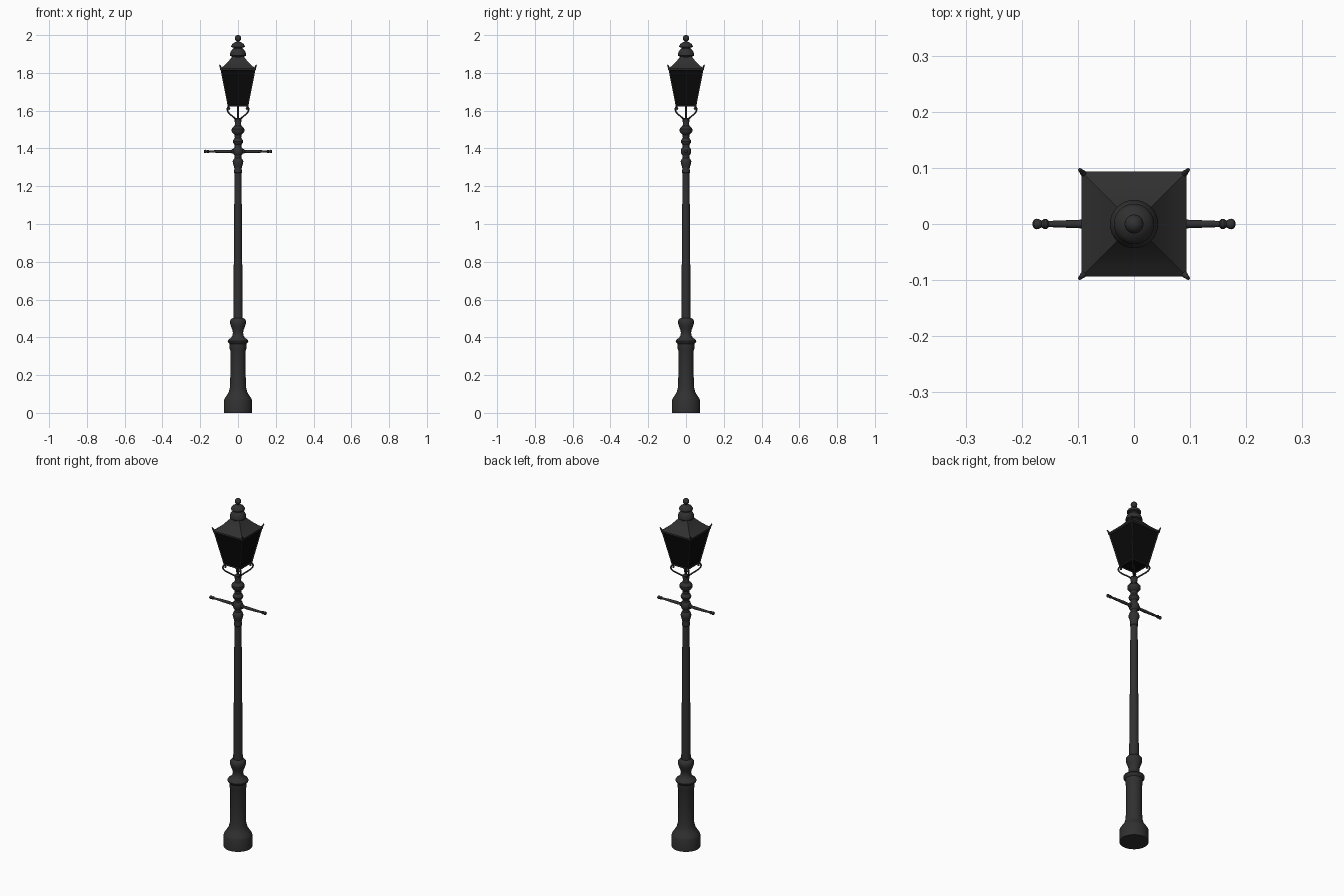
import bpy, bmesh, math
from mathutils import Vector

if "Cube" in bpy.data.objects:
    bpy.data.objects.remove(bpy.data.objects["Cube"])


def material(name, v):
    m = bpy.data.materials.new(name)
    m.diffuse_color = (v, v, v, 1)
    m.use_nodes = True
    m.node_tree.nodes["Principled BSDF"].inputs["Base Color"].default_value = m.diffuse_color
    return m


IRON = material("dark iron", 0.03)
GLASS = material("black glass", 0.003)


def finish(name, bm, mat, angle=35):
    bmesh.ops.recalc_face_normals(bm, faces=bm.faces)
    me = bpy.data.meshes.new(name)
    bm.to_mesh(me)
    bm.free()
    ob = bpy.data.objects.new(name, me)
    bpy.context.collection.objects.link(ob)
    me.materials.append(mat)
    bpy.ops.object.select_all(action='DESELECT')
    ob.select_set(True)
    bpy.context.view_layer.objects.active = ob
    bpy.ops.object.shade_smooth_by_angle(angle=math.radians(angle))
    return ob


def lathe(name, profile, mat=IRON, seg=32, angle=35):
    """Closed turned shape from (radius, height); four segments give a square one."""
    bm = bmesh.new()
    k, off = (math.sqrt(2), math.pi / 4) if seg == 4 else (1, 0)
    rings = [[bm.verts.new((r * k * math.cos(off + i * math.tau / seg),
                            r * k * math.sin(off + i * math.tau / seg), z))
              for i in range(seg)] for r, z in profile]
    for a, b in zip(rings, rings[1:]):
        for i in range(seg):
            j = (i + 1) % seg
            bm.faces.new((a[i], a[j], b[j], b[i]))
    bm.faces.new(rings[0])
    bm.faces.new(rings[-1])
    return finish(name, bm, mat, angle)


def rod(name, p, q, r1, r2, seg=8):
    p, q = Vector(p), Vector(q)
    ob = lathe(name, [(r1, 0), (r2, (q - p).length)], seg=seg, angle=50)
    ob.location = p
    ob.rotation_euler = (q - p).to_track_quat('Z', 'Y').to_euler()
    return ob


def ball(name, loc, r):
    bm = bmesh.new()
    bmesh.ops.create_uvsphere(bm, u_segments=16, v_segments=10, radius=r)
    ob = finish(name, bm, IRON)
    ob.location = loc
    return ob


# Pedestal: plinth, waisted column, flange and vase
lathe("pedestal", [
    (.075, 0), (.075, .066), (.071, .075), (.060, .092), (.051, .105), (.047, .118),
    (.043, .135), (.0405, .2), (.0405, .33), (.044, .34), (.044, .365), (.053, .373),
    (.055, .38), (.051, .388), (.038, .396), (.029, .41), (.027, .425), (.030, .44),
    (.038, .46), (.042, .475), (.041, .49), (.034, .499), (.025, .503)])

# Tapering shaft
lathe("shaft", [(.025, .5), (.0215, .9), (.0185, 1.275)])

# Turned collars between shaft and lantern
lathe("neck_collars", [
    (.018, 1.268), (.021, 1.272), (.021, 1.285), (.019, 1.292), (.022, 1.305),
    (.027, 1.32), (.028, 1.332), (.024, 1.343), (.018, 1.35), (.018, 1.362),
    (.024, 1.37), (.027, 1.38), (.027, 1.39), (.024, 1.4), (.018, 1.408),
    (.018, 1.42), (.025, 1.428), (.028, 1.437), (.024, 1.446), (.017, 1.455),
    (.019, 1.472), (.027, 1.48), (.034, 1.49), (.034, 1.503), (.027, 1.512),
    (.018, 1.52), (.016, 1.53), (.018, 1.545), (.018, 1.557), (.010, 1.562)])

# Ladder rest arms
for s in (-1, 1):
    arm = lathe("ladder_arm", [
        (.012, .02), (.012, .032), (.007, .038), (.0085, .06), (.0075, .1), (.0055, .152),
        (.0085, .155), (.009, .160), (.006, .165), (.008, .168), (.0095, .173),
        (.008, .178), (.003, .181)], seg=16)
    arm.location.z = 1.384
    arm.rotation_euler.y = s * math.pi / 2

# Lantern glazing and supply pipe
lathe("lantern_glass", [(.049, 1.625), (.087, 1.815)], GLASS, seg=4)
rod("supply_pipe", (0, 0, 1.55), (0, 0, 1.63), .004, .004)

# Lantern frame, scrolled brackets and corner ears, one set per corner
corners = [(1, 1), (-1, 1), (-1, -1), (1, -1)]
for n, (sx, sy) in enumerate(corners):
    tx, ty = corners[(n + 1) % 4]
    rod("corner_bar", (.05 * sx, .05 * sy, 1.622), (.0885 * sx, .0885 * sy, 1.818), .004, .004)
    rod("bottom_rail", (.05 * sx, .05 * sy, 1.625), (.05 * tx, .05 * ty, 1.625), .004, .004)
    rod("corner_ear", (.086 * sx, .086 * sy, 1.815), (.097 * sx, .097 * sy, 1.842), .007, .003)
    ball("bracket_tip", (.047 * sx, .047 * sy, 1.610), .006)

    cu = bpy.data.curves.new("bracket", 'CURVE')
    cu.dimensions = '3D'
    cu.bevel_depth = .0042
    cu.bevel_resolution = 2
    cu.use_fill_caps = True
    sp = cu.splines.new('NURBS')
    path = [(.012, 1.548), (.022, 1.56), (.045, 1.572), (.068, 1.586), (.082, 1.602),
            (.078, 1.622), (.066, 1.620), (.066, 1.608)]
    sp.points.add(len(path) - 1)
    for pt, (r, z) in zip(sp.points, path):
        pt.co = (r * sx * .7071, r * sy * .7071, z, 1)
    sp.order_u = 4
    sp.use_endpoint_u = True
    sp.resolution_u = 5
    cu.materials.append(IRON)
    bpy.context.collection.objects.link(bpy.data.objects.new("bracket", cu))

# Square roof with a slightly concave slope
lathe("lantern_roof", [(.088, 1.812), (.094, 1.815), (.094, 1.824), (.078, 1.835),
                       (.058, 1.853), (.040, 1.874), (.028, 1.888)], seg=4, angle=25)

# Stepped round chimney cap and finial
lathe("chimney_cap", [
    (.034, 1.872), (.034, 1.888), (.043, 1.891), (.043, 1.898), (.039, 1.912),
    (.031, 1.924), (.025, 1.928), (.025, 1.934), (.036, 1.937), (.036, 1.943),
    (.030, 1.953), (.018, 1.961), (.008, 1.965), (.008, 1.972)])
ball("finial", (0, 0, 1.983), .017)
